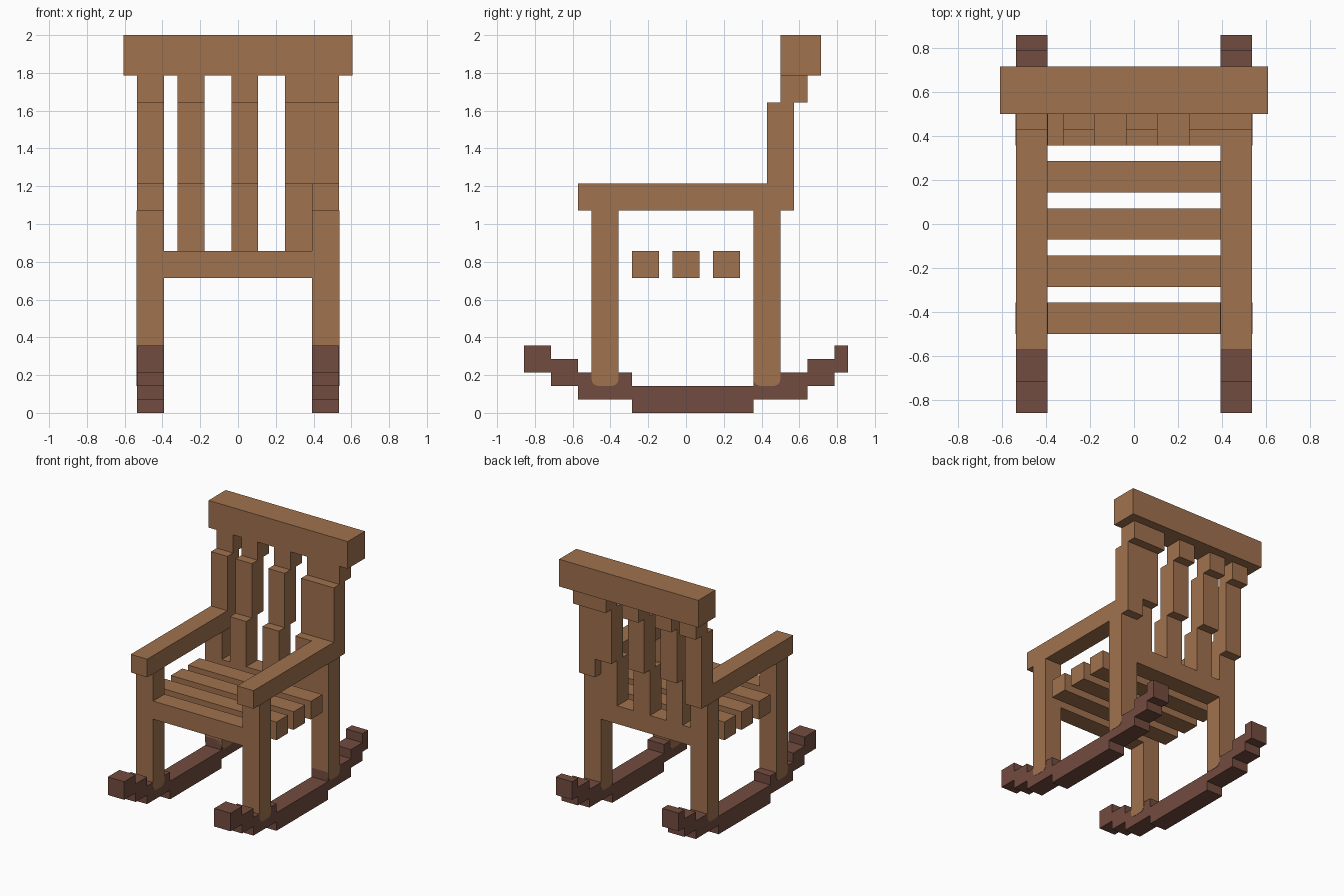
import bpy, bmesh, math

if "Cube" in bpy.data.objects:
    bpy.data.objects.remove(bpy.data.objects["Cube"], do_unlink=True)

U = 2 / 28  # grid step: the chair is 28 steps tall


def material(name, rgb):
    mat = bpy.data.materials.new(name)
    mat.use_nodes = True
    mat.diffuse_color = (*rgb, 1)
    bsdf = next(n for n in mat.node_tree.nodes if n.type == 'BSDF_PRINCIPLED')
    bsdf.inputs["Base Color"].default_value = (*rgb, 1)
    return mat


oak = material("warm oak", (0.352, 0.168, 0.077))
walnut = material("dark walnut", (0.171, 0.072, 0.050))


def extrude(name, profile, x0, x1, mat):
    """Extrude a (y, z) side profile from x0 to x1, all in grid steps."""
    bm = bmesh.new()
    face = bm.faces.new([bm.verts.new((x0 * U, y * U, z * U)) for y, z in profile])
    new = bmesh.ops.extrude_face_region(bm, geom=[face])["geom"]
    bmesh.ops.translate(bm, vec=((x1 - x0) * U, 0, 0),
                        verts=[v for v in new if isinstance(v, bmesh.types.BMVert)])
    bmesh.ops.recalc_face_normals(bm, faces=bm.faces)
    mesh = bpy.data.meshes.new(name)
    bm.to_mesh(mesh)
    bm.free()
    mesh.materials.append(mat)
    obj = bpy.data.objects.new(name, mesh)
    bpy.context.collection.objects.link(obj)
    return obj


def rect(y0, y1, z0, z1):
    return [(y0, z0), (y1, z0), (y1, z1), (y0, z1)]


def leg_profile(y0, z1, z0=2, r=0.5):
    """Two-step wide leg with rounded foot corners."""
    angles = [math.radians(a) for a in (0, 30, 60, 90)]
    left = [(y0 + r - r * math.cos(a), z0 + r - r * math.sin(a)) for a in angles]
    right = [(y0 + 2 - r + r * math.cos(a), z0 + r - r * math.sin(a)) for a in reversed(angles)]
    return [(y0, z1)] + left + right + [(y0 + 2, z1)]


# Stepped side profiles
rocker = [(-12, 3), (-10, 3), (-10, 2), (-8, 2), (-8, 1), (-4, 1), (-4, 0),
          (5, 0), (5, 1), (9, 1), (9, 2), (11, 2), (11, 3), (12, 3),
          (12, 5), (11, 5), (11, 4), (9, 4), (9, 3), (5, 3), (5, 2),
          (-4, 2), (-4, 3), (-8, 3), (-8, 4), (-10, 4), (-10, 5), (-12, 5)]
upper_back = [(7, 23), (9, 23), (9, 25), (7, 25), (7, 23), (6, 23), (6, 17), (8, 17), (8, 23)]
upper_back = [(6, 17), (8, 17), (8, 23), (9, 23), (9, 25), (7, 25), (7, 23), (6, 23)]
stave = [(5, 12), (7, 12), (7, 17)] + upper_back[1:] + [(6, 17), (5, 17)]

# Paired side parts
for side, label in ((-1, "right"), (1, "left")):
    x0, x1 = sorted((side * 5.5, side * 7.5))
    extrude(label + "_rocker", rocker, x0, x1, walnut)
    extrude(label + "_front_leg", leg_profile(-7, 15), x0 - 0.03, x1 + 0.03, oak)
    extrude(label + "_rear_leg", leg_profile(5, 15), x0 - 0.03, x1 + 0.03, oak)
    extrude(label + "_armrest", rect(-8, 8, 15, 17), x0, x1, oak)
    extrude(label + "_back_post", upper_back, x0, x1, oak)

# Seat: the end rails sit between the legs, the slats run full width
for name, y in (("front_seat_rail", -7), ("rear_seat_rail", 5)):
    extrude(name, rect(y, y + 2, 10, 12), -5.5, 5.5, oak)
for i, y in enumerate((-4, -1, 2)):
    extrude(f"seat_slat_{i + 1}", rect(y, y + 2, 10, 12), -7.5, 7.5, oak)

# Back staves and top rail
for i, x in enumerate((-4.5, -0.5, 3.5)):
    extrude(f"back_stave_{i + 1}", stave, x, x + 2, oak)
extrude("top_rail", rect(7, 10, 25, 28), -8.5, 8.5, oak)
